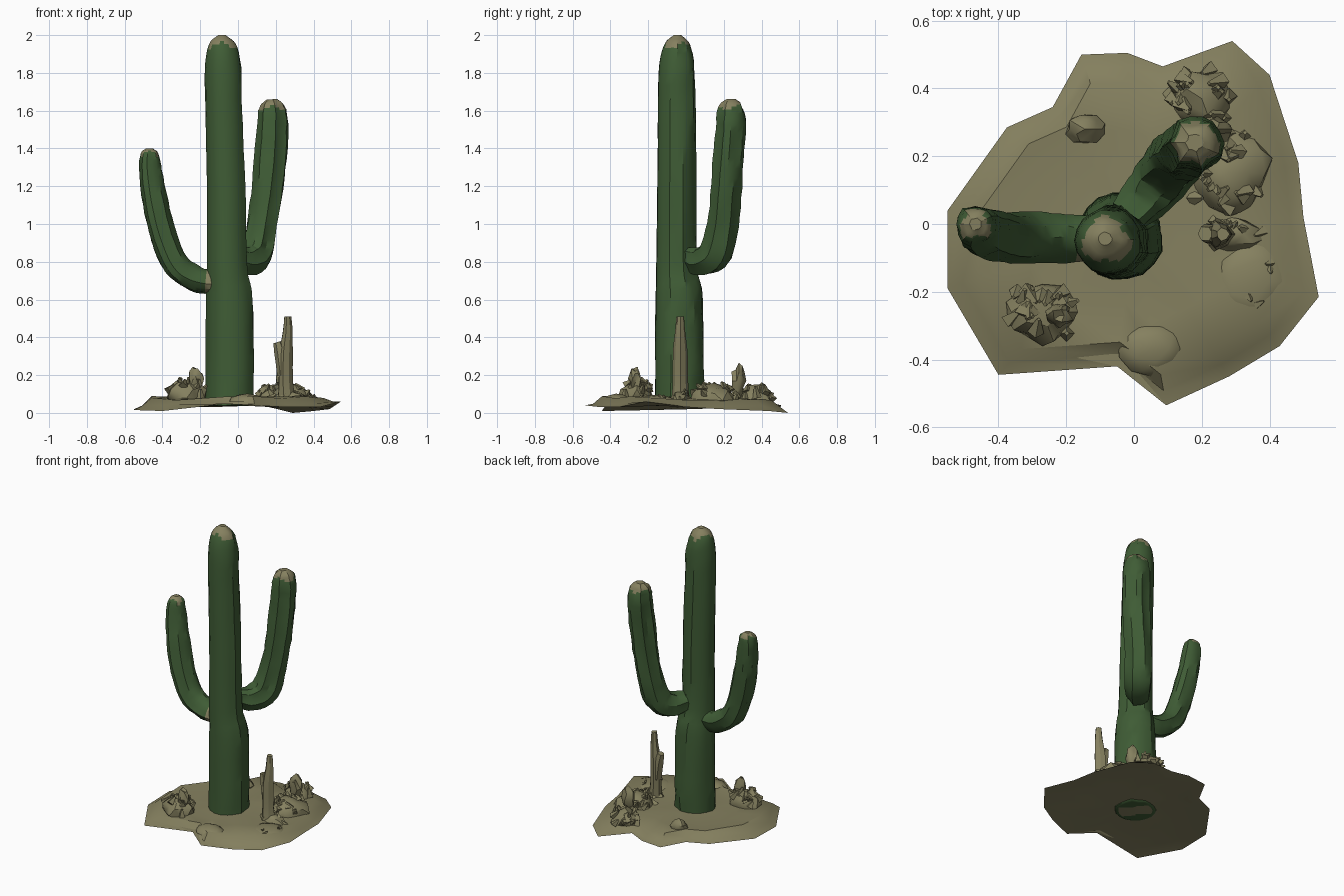
import bpy, bmesh, math, random
from mathutils import Vector, Matrix

random.seed(7)
cube = bpy.data.objects.get("Cube")
if cube:
    bpy.data.objects.remove(cube, do_unlink=True)


def make_material(name, colour):
    mat = bpy.data.materials.new(name)
    mat.use_nodes = True
    mat.diffuse_color = (*colour, 1)
    bsdf = mat.node_tree.nodes["Principled BSDF"]
    bsdf.inputs["Base Color"].default_value = (*colour, 1)
    bsdf.inputs["Roughness"].default_value = 0.9
    return mat


GREEN = make_material("cactus_green", (0.05, 0.108, 0.036))
SAND = make_material("dry_sand", (0.235, 0.217, 0.115))


def finish(name, bm, materials, angle=35):
    bmesh.ops.recalc_face_normals(bm, faces=bm.faces)
    mesh = bpy.data.meshes.new(name)
    bm.to_mesh(mesh)
    bm.free()
    for mat in materials:
        mesh.materials.append(mat)
    obj = bpy.data.objects.new(name, mesh)
    bpy.context.collection.objects.link(obj)
    bpy.ops.object.select_all(action='DESELECT')
    obj.select_set(True)
    bpy.context.view_layer.objects.active = obj
    bpy.ops.object.shade_smooth_by_angle(angle=math.radians(angle))
    return obj


def smooth_path(points, steps):
    """Catmull-Rom through (x, y, z, radius) points."""
    pts = [Vector(p) for p in points]
    pts = [pts[0] * 2 - pts[1]] + pts + [pts[-1] * 2 - pts[-2]]
    out = []
    for a, b, c, d in zip(pts, pts[1:], pts[2:], pts[3:]):
        for i in range(steps):
            t = i / steps
            out.append((b * 2 + (c - a) * t + (a * 2 - b * 5 + c * 4 - d) * t ** 2
                        + (b * 3 - a - c * 3 + d) * t ** 3) / 2)
    return out + [pts[-2]]


def stem(name, points, sides, steps, groove, materials, sand_rule=None, calm_front=False):
    """Grooved tube along a path, closed at both ends."""
    path = smooth_path(points, steps)
    columns = [random.uniform(-1, 0.5) for _ in range(sides)]
    bm = bmesh.new()
    rings = []
    for i, p in enumerate(path):
        ahead, behind = path[min(i + 1, len(path) - 1)], path[max(i - 1, 0)]
        turn = Vector((0, 0, 1)).rotation_difference((ahead - behind).xyz)
        ring = []
        for j in range(sides):
            a = math.tau * j / sides
            depth = groove
            if calm_front:
                depth *= 0.2 + 0.8 * max(0, math.cos(a - math.pi / 4))
            columns[j] = max(-1, min(0.6, columns[j] + random.uniform(-0.4, 0.42)))
            r = max(p.w, 0.004) * (1 + depth * columns[j])
            ring.append(bm.verts.new(p.xyz + turn @ Vector((r * math.cos(a), r * math.sin(a), 0))))
        rings.append(ring)
    for low, high in zip(rings, rings[1:]):
        for j in range(sides):
            k = (j + 1) % sides
            bm.faces.new((low[j], low[k], high[k], high[j]))
    bm.faces.new(rings[0])
    bm.faces.new(rings[-1])
    if sand_rule:
        for f in bm.faces:
            f.material_index = int(sand_rule(f.calc_center_median()))
    return finish(name, bm, materials, 30)


def ragged_tip(centre_x, centre_y, height):
    """Dry tip whose lower border waves around the stem."""
    return lambda c: c.z > height + .015 * math.sin(3 * math.atan2(c.y - centre_y, c.x - centre_x))


trunk_tip = ragged_tip(-.085, -.045, 1.95)
right_tip = ragged_tip(-.467, 0, 1.375)

# Cactus trunk and arms, with dry tips
stem("trunk", [(-.042, -.037, .036, .085), (-.042, -.037, .04, .127), (-.042, -.037, .08, .13),
               (-.04, -.035, .3, .13), (-.043, -.037, .6, .125),
               (-.055, -.05, .78, .108), (-.06, -.05, 1.2, .103), (-.072, -.05, 1.6, .1),
               (-.078, -.048, 1.83, .096), (-.085, -.045, 1.95, .07), (-.085, -.043, 2, .02)],
     18, 4, .12, [GREEN, SAND],
     lambda c: trunk_tip(c) or (c.z < .05 and math.hypot(c.x + .042, c.y + .037) < .05), True)

stem("right_arm", [(-.07, -.045, .7, .065), (-.17, -.045, .697, .068), (-.25, -.04, .72, .071),
                   (-.33, -.04, .785, .075), (-.395, -.035, .93, .074), (-.44, -.02, 1.11, .072),
                   (-.465, -.005, 1.28, .064), (-.467, 0, 1.37, .05), (-.467, 0, 1.4, .018)],
     14, 4, .13, [GREEN, SAND],
     lambda c: right_tip(c) or (-.165 < c.x < -.13 and c.y < -.04 and c.z < 1))

stem("left_arm", [(-.02, .02, .82, .06), (.04, .09, .805, .08), (.094, .16, .85, .087),
                  (.127, .195, 1, .081), (.158, .213, 1.2, .081), (.176, .23, 1.4, .08),
                  (.182, .24, 1.56, .077), (.18, .24, 1.63, .06), (.178, .24, 1.66, .025)],
     14, 4, .16, [GREEN, SAND], ragged_tip(.18, .24, 1.615))

# Sandy ground slab with an irregular rim
RIM = [(-.55, .04, .02), (-.375, .285, .03), (-.24, .345, .03), (-.155, .5, .03),
       (-.02, .505, .04), (.085, .465, .05), (.29, .54, 0), (.4, .44, .01), (.485, .18, .02),
       (.5, .02, .03), (.545, -.215, .06), (.43, -.36, .03), (.28, -.45, .03),
       (.095, -.535, .04), (-.05, -.42, .05), (-.4, -.445, .01), (-.55, -.19, .015)]


def ground():
    bm = bmesh.new()

    def ring(scale, height, blend, wobble):
        return [bm.verts.new((x * scale, y * scale, z + (height - z) * blend
                              + random.uniform(-wobble, wobble))) for x, y, z in RIM]

    rim = ring(1, 0, 0, 0)
    top = [rim, ring(.92, .05, .7, .008), ring(.83, .078, 1, .012),
           ring(.55, .078, 1, .01), ring(.25, .082, 1, .004)]
    under = [rim, ring(.8, .04, .8, .008), ring(.55, .045, 1, .007), ring(.25, .044, 1, .002)]
    for layers in (top, under):
        for outer, inner in zip(layers, layers[1:]):
            for j in range(len(RIM)):
                k = (j + 1) % len(RIM)
                bm.faces.new((outer[j], outer[k], inner[k], inner[j]))
        bm.faces.new(layers[-1])
    finish("sandy_ground", bm, [SAND], 40)


ground()


# Rocks and mounds, with broken shards around the rougher ones
def rock(name, centre, size, rough, shards=0, reach=0.05):
    bm = bmesh.new()
    bmesh.ops.create_icosphere(bm, subdivisions=2, radius=1)
    for v in bm.verts:
        v.co *= 1 + random.uniform(-rough, rough)
        v.co = Vector(centre) + v.co * Vector(size)
    for _ in range(shards):
        a = random.uniform(0, math.tau)
        out = random.uniform(0.35, 1.0)
        lift = math.sqrt(max(0, 1 - out ** 2))
        spot = Vector(centre) + Vector((out * math.cos(a), out * math.sin(a), lift)) * Vector(size)
        tilt = (Matrix.Rotation(random.uniform(-0.9, 0.9), 4, 'X')
                @ Matrix.Rotation(random.uniform(-0.9, 0.9), 4, 'Y'))
        length = reach * random.uniform(0.6, 1.2)
        bmesh.ops.create_cone(bm, segments=4, cap_ends=True, radius1=reach * 0.45,
                              radius2=reach * 0.12, depth=length,
                              matrix=Matrix.Translation(spot) @ tilt)
    # Flatten the buried side so nothing pokes out under the slab
    for v in bm.verts:
        v.co.z = max(v.co.z, 0.06)
    finish(name, bm, [SAND])


rock("front_right_rock", (-.27, -.26, .08), (.105, .09, .09), .14, 18, .055)
rock("front_right_peak", (-.22, -.27, .18), (.035, .035, .06), .3)
rock("back_left_rock", (.2, .37, .065), (.095, .085, .085), .16, 18, .055)
rock("back_left_peak", (.245, .28, .17), (.04, .035, .085), .3)
rock("left_rock", (.28, .15, .065), (.12, .125, .085), .16, 26, .055)
rock("left_pebbles", (.28, -.03, .07), (.09, .05, .04), .15, 10, .04)
rock("back_boulder", (-.145, .28, .085), (.055, .045, .05), .15)
rock("front_mound", (.05, -.37, .06), (.1, .08, .04), .06)
rock("front_left_mound", (.34, -.17, .06), (.11, .12, .035), .06, 4, .03)

# Broken dead stump with a side prong
stem("dead_stump", [(.255, -.03, .06, .05), (.248, -.03, .16, .04), (.25, -.03, .32, .038),
                    (.26, -.03, .42, .028), (.262, -.03, .51, .02)], 7, 2, .12, [SAND])
stem("stump_prong", [(.24, -.03, .2, .035), (.224, -.03, .32, .033), (.21, -.03, .375, .024)],
     6, 2, .12, [SAND])
